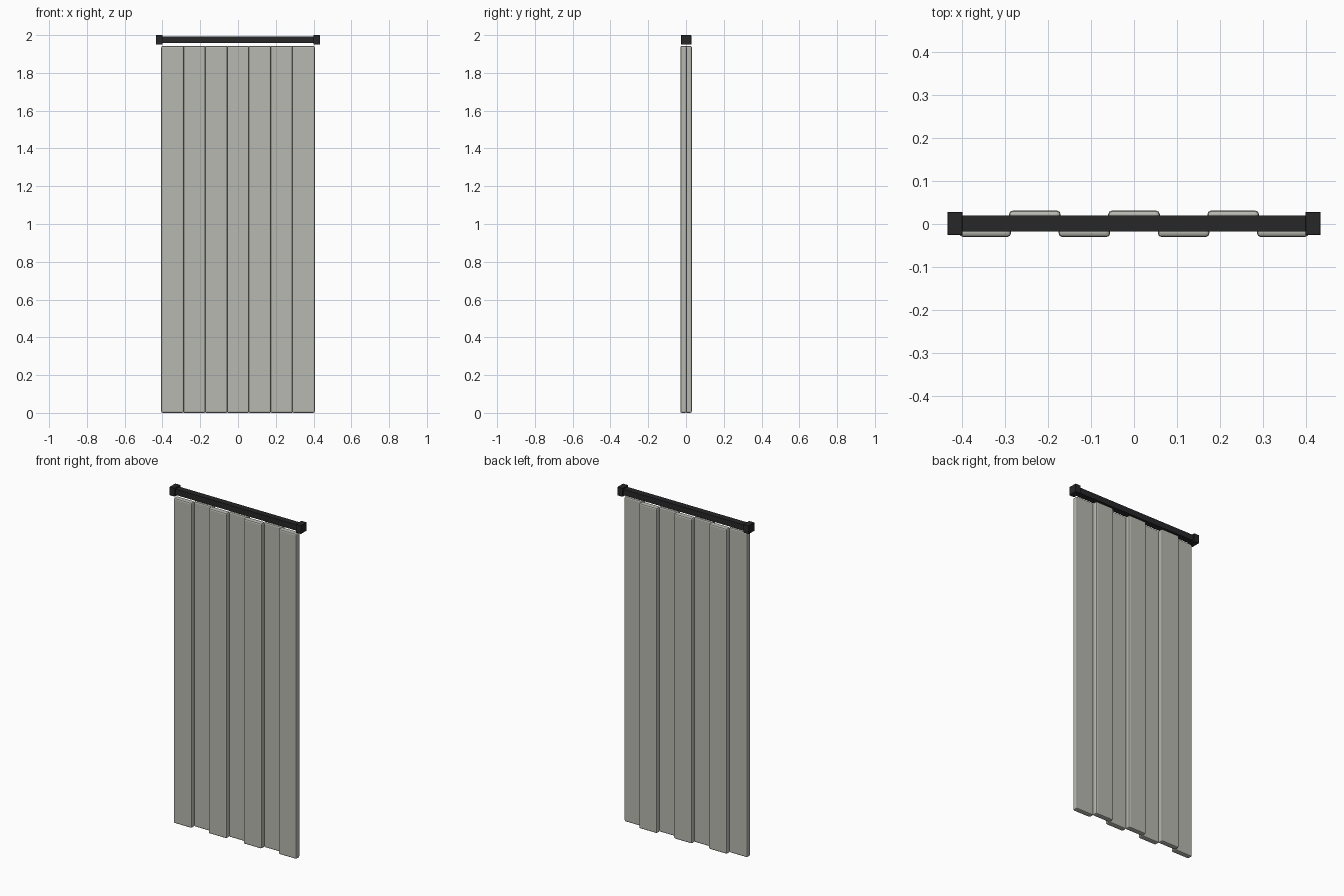
import bpy

if "Cube" in bpy.data.objects:
    bpy.data.objects.remove(bpy.data.objects["Cube"])


def material(name, color):
    m = bpy.data.materials.new(name)
    m.diffuse_color = color
    m.use_nodes = True
    m.node_tree.nodes["Principled BSDF"].inputs["Base Color"].default_value = m.diffuse_color
    return m


fabric = material("pale_fabric", (0.48, 0.48, 0.44, 1))
dark = material("dark_metal", (0.02, 0.02, 0.022, 1))


def box(name, center, size, mat, bevel, segments=1):
    bpy.ops.mesh.primitive_cube_add(size=1, location=center)
    ob = bpy.context.object
    ob.name = name
    ob.scale = size
    bpy.ops.object.transform_apply(location=False, rotation=False, scale=True)
    ob.data.materials.append(mat)
    if bevel:
        mod = ob.modifiers.new("soft_edges", "BEVEL")
        mod.width = bevel
        mod.segments = segments
    return ob


# Curtain strips, alternating in front of and behind the rail line
COUNT, PITCH, HEIGHT = 7, 0.1155, 1.943
for i in range(COUNT):
    x = (i - (COUNT - 1) / 2) * PITCH
    y = -0.013 if i % 2 == 0 else 0.014
    box(f"curtain_strip_{i + 1}", (x, y, HEIGHT / 2),
        (0.12, 0.034, HEIGHT), fabric, 0.008, 2)

# Top rail
box("rail", (0, 0.001, 1.975), (0.81, 0.037, 0.035), dark, 0)

# End caps
for side, x in (("left", -0.417), ("right", 0.417)):
    box(f"rail_cap_{side}", (x, 0.001, 1.975), (0.035, 0.054, 0.05), dark, 0.001)
